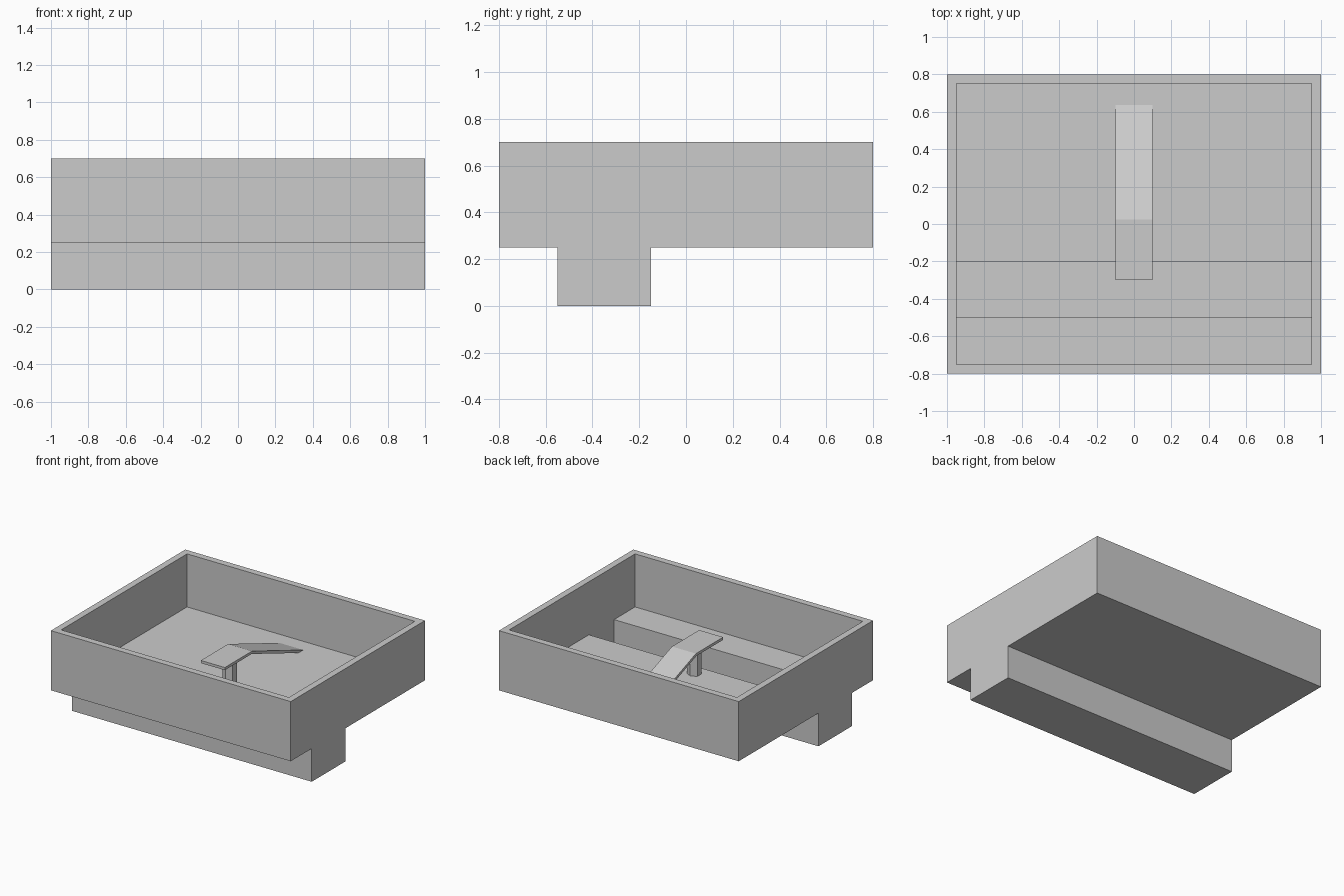
import bpy, bmesh

if "Cube" in bpy.data.objects:
    bpy.data.objects.remove(bpy.data.objects["Cube"])


def prism(name, profile, half_width):
    """Extrude a closed (y, z) profile along x, centred on x = 0."""
    bm = bmesh.new()
    face = bm.faces.new([bm.verts.new((-half_width, y, z)) for y, z in profile])
    ext = bmesh.ops.extrude_face_region(bm, geom=[face])
    moved = [v for v in ext["geom"] if isinstance(v, bmesh.types.BMVert)]
    bmesh.ops.translate(bm, verts=moved, vec=(2 * half_width, 0, 0))
    bmesh.ops.recalc_face_normals(bm, faces=bm.faces)
    mesh = bpy.data.meshes.new(name)
    bm.to_mesh(mesh)
    bm.free()
    obj = bpy.data.objects.new(name, mesh)
    bpy.context.collection.objects.link(obj)
    return obj


def stepped(inset, top):
    """Side outline of the tray with its trough, shrunk by the wall thickness."""
    a, b = -0.8 + inset, 0.8 - inset
    c, d = -0.55 + inset, -0.15 - inset
    floor, bottom = 0.25 + inset, inset
    return [(a, top), (a, floor), (c, floor), (c, bottom),
            (d, bottom), (d, floor), (b, floor), (b, top)]


# Open tray with a trough, hollowed to a 0.05 wall
tray = prism("tray", stepped(0, 0.7), 1.0)
cavity = prism("tray_cavity_cutter", stepped(0.05, 0.9), 0.95)
cavity.hide_render = True
cavity.hide_set(True)
hollow = tray.modifiers.new("hollow", "BOOLEAN")
hollow.operation = "DIFFERENCE"
hollow.solver = "EXACT"
hollow.object = cavity
bpy.context.view_layer.objects.active = tray
tray.select_set(True)
bpy.ops.object.modifier_apply(modifier=hollow.name)
bpy.data.objects.remove(cavity)

# Bent plate: flat over the trough, sloping down into the tray floor
prism("bent_plate", [(-0.3, 0.525), (-0.3, 0.505), (0.02, 0.505),
                     (0.645, 0.275), (0.652, 0.294), (0.025, 0.525)], 0.1)

# Six-sided post carrying the plate
bpy.ops.mesh.primitive_cylinder_add(vertices=6, radius=0.05, depth=0.21,
                                    location=(0, -0.1, 0.405))
bpy.context.object.name = "plate_post"
